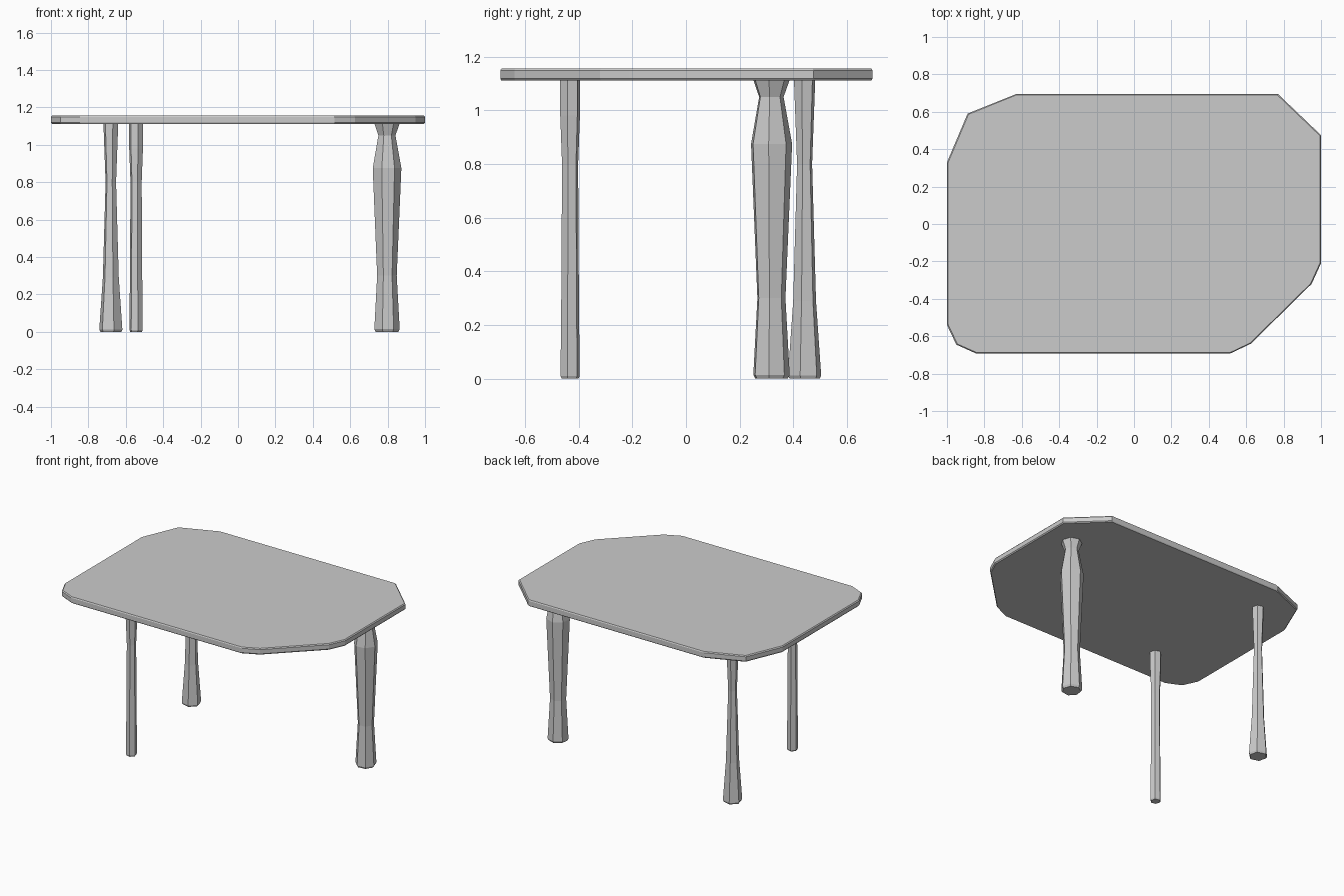
import bpy
from math import sin, cos, radians, tau

if "Cube" in bpy.data.objects:
    bpy.data.objects.remove(bpy.data.objects["Cube"])

def loft(name, rings):
    """Close a stack of equal-length point rings into a capped, flat-shaded solid."""
    n = len(rings[0])
    verts = [p for ring in rings for p in ring]
    faces = [tuple(reversed(range(n))), tuple(range(len(verts) - n, len(verts)))]
    for r in range(len(rings) - 1):
        a, b = r * n, (r + 1) * n
        for i in range(n):
            j = (i + 1) % n
            faces.append((a + i, a + j, b + j, b + i))
    mesh = bpy.data.meshes.new(name)
    mesh.from_pydata(verts, [], faces)
    obj = bpy.data.objects.new(name, mesh)
    bpy.context.collection.objects.link(obj)
    return obj

def leg(name, x, y, sides, turn, profile):
    """Faceted leg from (height, radius) pairs."""
    angles = [radians(turn) + tau * i / sides for i in range(sides)]
    loft(name, [[(x + r * cos(a), y + r * sin(a), z) for a in angles]
                for z, r in profile])

# Table top: slab with unevenly clipped corners and a thin chamfered rim
outline = [(-1, -0.54), (-0.95, -0.645), (-0.845, -0.692), (0.515, -0.692),
           (0.625, -0.64), (0.95, -0.32), (1, -0.21), (1, 0.475),
           (0.77, 0.695), (-0.63, 0.695), (-0.89, 0.59), (-1, 0.33)]
inset = 0.006
loft("table_top", [[(x * (1 - s), y * (1 - s), z) for x, y in outline]
                   for z, s in ((1.111, inset), (1.118, 0), (1.149, 0), (1.156, inset))])

# Thick turned leg at the back right
leg("back_right_leg", 0.795, 0.317, 7, 45,
    [(0, 0.062), (0.014, 0.070), (0.30, 0.054), (0.875, 0.079), (1.05, 0.047), (1.114, 0.070)])

# Slim leg with a flared foot at the back left
leg("back_left_leg", -0.68, 0.442, 6, 45,
    [(0, 0.058), (0.012, 0.064), (0.29, 0.044), (0.80, 0.029), (1.114, 0.041)])

# Slim straight leg at the front left
leg("front_left_leg", -0.545, -0.432, 6, 45,
    [(0, 0.032), (0.010, 0.037), (0.30, 0.034), (0.80, 0.031), (0.98, 0.038), (1.114, 0.038)])
